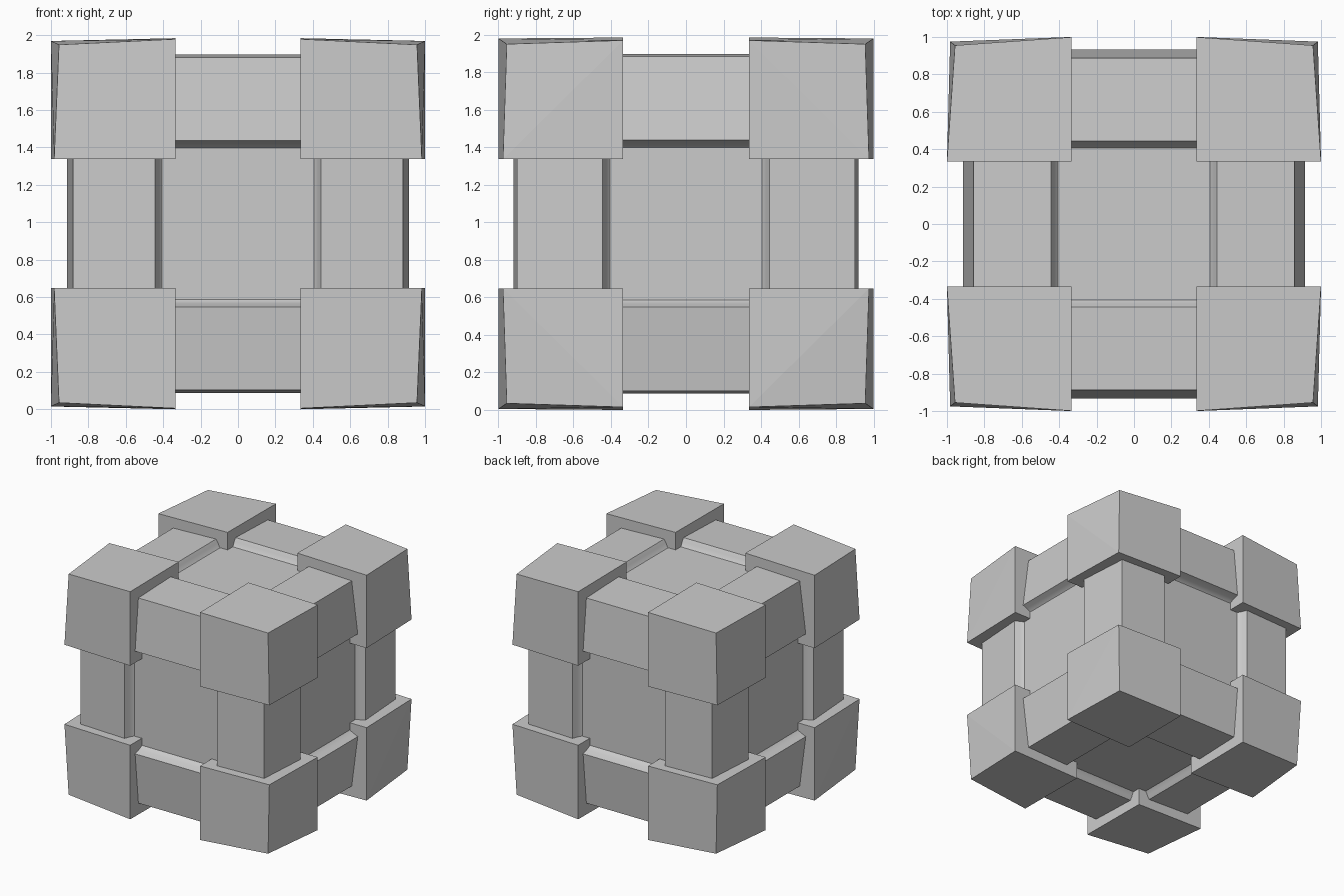
import bpy, bmesh
from mathutils import Vector

if "Cube" in bpy.data.objects:
    bpy.data.objects.remove(bpy.data.objects["Cube"])

CZ = 0.992   # height of the cube's centre


def add_object(name, bm, mirror):
    bmesh.ops.recalc_face_normals(bm, faces=bm.faces)
    me = bpy.data.meshes.new(name)
    bm.to_mesh(me)
    bm.free()
    ob = bpy.data.objects.new(name, me)
    bpy.context.collection.objects.link(ob)
    ob.location.z = CZ
    if any(mirror):
        mod = ob.modifiers.new("mirror", 'MIRROR')
        mod.use_axis = mirror
        mod.use_mirror_merge = False
    return ob


def smooth(ob):
    bpy.ops.object.select_all(action='DESELECT')
    bpy.context.view_layer.objects.active = ob
    ob.select_set(True)
    bpy.ops.object.shade_smooth_by_angle(angle=0.7)


# recessed core whose sides are the six panels
bm = bmesh.new()
bmesh.ops.create_cube(bm, size=1.68)
add_object("core", bm, (False, False, False))

# tapered corner blocks, one octant mirrored on three axes
i, k = 0.335, 0.345
bm = bmesh.new()
for p in [(i, i, k), (1, i, k), (i, 1, k), (i, i, CZ),
          (0.983, 0.975, k), (1, i, 0.977), (i, 0.999, 0.987),
          (0.957, 0.955, 0.957)]:
    bm.verts.new(p)
bmesh.ops.convex_hull(bm, input=bm.verts)
bmesh.ops.dissolve_limit(bm, angle_limit=0.06, verts=bm.verts, edges=bm.edges)
add_object("corner_blocks", bm, (True, True, True))


def edge_beams(name, axis, corner, a_out, b_out):
    """Prism along an axis; a and b are the two remaining axes in order."""
    profile = [(0.40, 0.835), (0.412, 0.845), (0.428, 0.878), (0.445, b_out),
               corner,
               (a_out, 0.445), (0.878, 0.428), (0.845, 0.412), (0.835, 0.40),
               (0.40, 0.40)]
    a, b = [n for n in range(3) if n != axis]
    bm = bmesh.new()
    verts = []
    for u, v in profile:
        p = Vector((0, 0, 0))
        p[axis], p[a], p[b] = -0.55, u, v
        verts.append(bm.verts.new(p))
    face = bm.faces.new(verts)
    ext = bmesh.ops.extrude_face_region(bm, geom=[face])
    step = Vector((0, 0, 0))
    step[axis] = 1.1
    bmesh.ops.translate(bm, vec=step, verts=[
        g for g in ext["geom"] if isinstance(g, bmesh.types.BMVert)])
    smooth(add_object(name, bm, tuple(n != axis for n in range(3))))


# twelve edge beams with sloped inner flanks
edge_beams("beams_across", 0, (0.887, 0.89), 0.932, 0.905)
edge_beams("beams_deep", 1, (0.857, 0.89), 0.915, 0.905)
edge_beams("beams_upright", 2, (0.882, 0.90), 0.913, 0.92)
